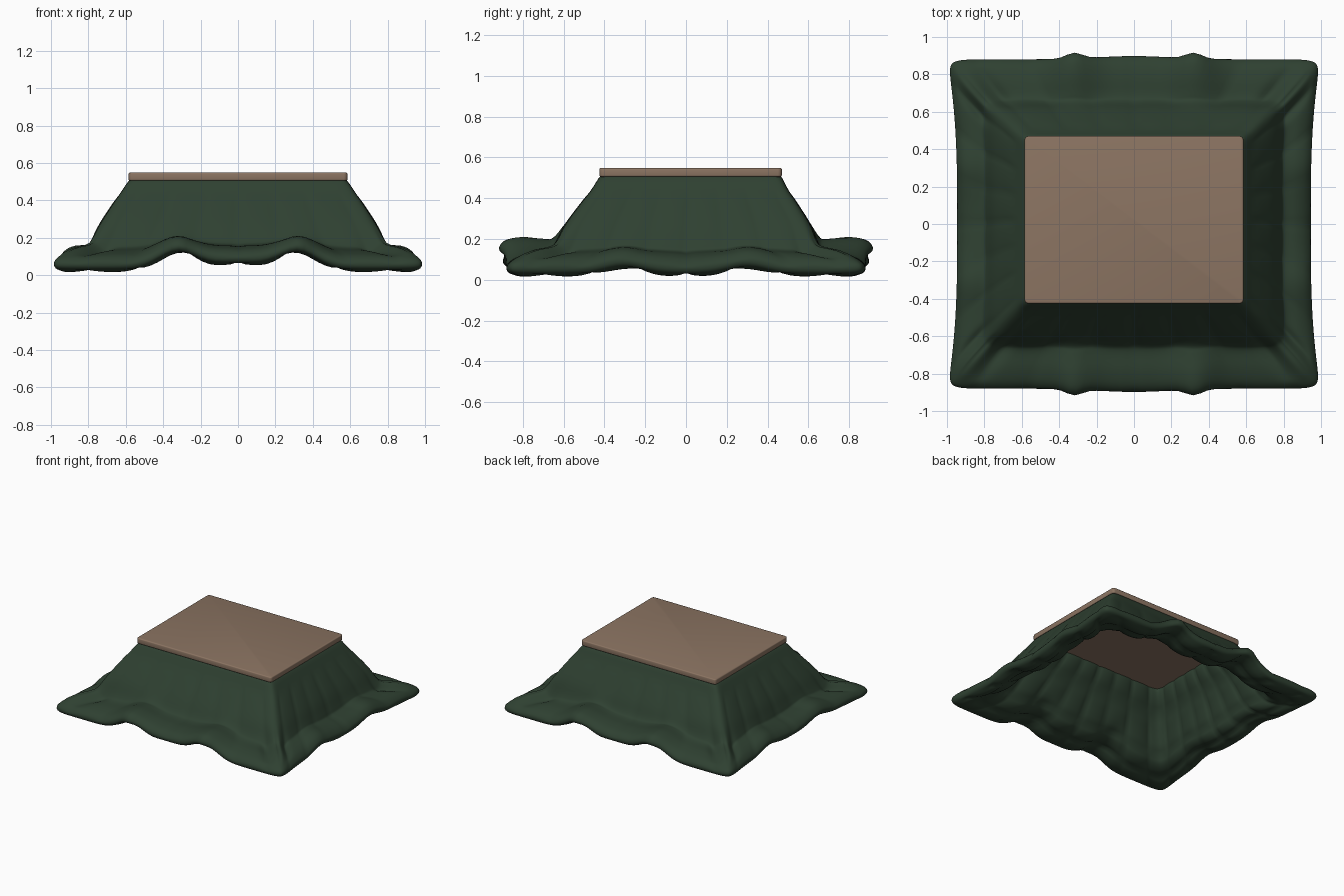
import bpy, bmesh, math
from mathutils import Vector

cube = bpy.data.objects.get("Cube")
if cube:
    bpy.data.objects.remove(cube, do_unlink=True)


def material(name, rgb):
    m = bpy.data.materials.new(name)
    m.use_nodes = True
    m.diffuse_color = (*rgb, 1)
    m.node_tree.nodes["Principled BSDF"].inputs["Base Color"].default_value = (*rgb, 1)
    return m


def finish(name, bm, mat):
    mesh = bpy.data.meshes.new(name)
    bm.to_mesh(mesh)
    bm.free()
    mesh.materials.append(mat)
    ob = bpy.data.objects.new(name, mesh)
    bpy.context.collection.objects.link(ob)
    for p in mesh.polygons:
        p.use_smooth = True
    return ob


green = material("dark green quilt", (0.028, 0.052, 0.031))
wood = material("warm brown wood", (0.26, 0.175, 0.122))

# Quilt section: half width, half depth, height, share of hem waves, roundness
SECTION = [
    (.54, .41, .512, 0, 30), (.58, .443, .507, 0, 30), (.635, .49, .43, 0, 30),
    (.735, .595, .28, 0, 24), (.795, .645, .175, .3, 20), (.83, .68, .14, .6, 20),
    (.91, .77, .125, .85, 22), (.97, .845, .1, 1, 26), (1.0, .88, .062, 1, 26),
    (.98, .86, .03, 1, 26), (.91, .78, .025, 1, 24), (.82, .68, .05, .8, 20),
    (.75, .6, .11, .5, 20), (.67, .53, .26, 0, 24), (.57, .43, .42, 0, 30),
    (.53, .395, .5, 0, 30)]
STEPS, SIDE = 4, 64


def smooth_path(points, steps):
    """Catmull-Rom curve through the section points."""
    pts = [Vector(p) for p in points]
    out = []
    for i in range(len(pts) - 1):
        a, b, c, d = (pts[min(max(i + k, 0), len(pts) - 1)] for k in (-1, 0, 1, 2))
        for s in range(steps):
            t = s / steps
            out.append(.5 * (2 * b + (c - a) * t + (2 * a - 5 * b + 4 * c - d) * t * t
                             + (3 * b - a - 3 * c + d) * t ** 3))
    return out + [pts[-1]]


def bump(x, centre, width):
    return math.exp(-((abs(x) - centre) / width) ** 2)


def quilt_point(p, q, section):
    hx, hy, z, wave, n = section
    k = (abs(p) ** n + abs(q) ** n) ** (-1 / n)
    x, y = p * k * hx, q * k * hy
    end = max(0, abs(q) - .8) * 5 * (abs(q) > abs(p) * .8)
    front = abs(q) ** 6
    side = abs(p) ** 6
    # hem waves rise near the thirds of every edge
    rise = front * (.095 * bump(x, .32, .14) + .035 * bump(x, 0, .2))
    rise += side * .035 * bump(y, .3, .13)
    x *= 1 - .055 * wave * (1 - abs(q) ** 3) * side
    y *= 1 + wave * front * (.035 * bump(x, .32, .06) + .02 * bump(x, 0, .28))
    y += .022 * min(1, max(0, (z - .12) / .38))
    return Vector((x, y, z + wave * rise))


# Quilt: square loops lofted along the section, over the hem and back up inside
bm = bmesh.new()
corners = [(-1, -1), (1, -1), (1, 1), (-1, 1)]
loop = []
for i, (ax, ay) in enumerate(corners):
    bx, by = corners[(i + 1) % 4]
    for s in range(SIDE):
        t = .5 - .5 * math.cos(math.pi * s / SIDE)
        t = .5 * t + .5 * s / SIDE
        loop.append((ax + (bx - ax) * t, ay + (by - ay) * t))
rings = smooth_path(SECTION, STEPS)
grid = [[bm.verts.new(quilt_point(p, q, r)) for p, q in loop] for r in rings]
count = len(loop)
for lower, upper in zip(grid[1:], grid):
    for j in range(count):
        k = (j + 1) % count
        bm.faces.new((lower[j], lower[k], upper[k], upper[j]))
bm.normal_update()

# Padded cells, shallow outside and deep inside, with stitched seams between
inside = 9 * STEPS
moves = []
for i, row in enumerate(grid):
    deep = i > inside
    amount = .018 if deep else .007 * (2 * STEPS < i < 8 * STEPS)
    across = abs(math.sin(math.pi * (i - inside) / (1.5 * STEPS))) ** .5 if deep else 1
    for (p, q), v in zip(loop, row):
        along = p if abs(q) > abs(p) else q
        puff = abs(math.sin(math.pi * along * 3.5)) ** .5
        moves.append((v, v.normal * amount * (puff * across - .6)))
    # soft folds running out from the corners
    if 3 * STEPS < i < 7 * STEPS:
        strength = math.sin(math.pi * (i - 3 * STEPS) / (4 * STEPS))
        for (p, q), v in zip(loop, row):
            near = min(abs(p), abs(q))
            fold = .022 * bump(near, .97, .05) - .018 * bump(near, .86, .05)
            moves.append((v, Vector((0, 0, fold * strength))))
for v, offset in moves:
    v.co += offset
for v in bm.verts:
    v.co.z = max(v.co.z, .0)
finish("quilt", bm, green)

# Table top: rounded board resting on the quilt, closing it from above
bm = bmesh.new()
bmesh.ops.create_cube(bm, size=1)
for v in bm.verts:
    v.co = Vector((v.co.x * 1.17, v.co.y * .895 + .0225, v.co.z * .043 + .5265))
upright = [e for e in bm.edges if abs(e.verts[0].co.z - e.verts[1].co.z) > .01]
bmesh.ops.bevel(bm, geom=upright, offset=.02, segments=4, affect='EDGES', profile=.5)
rim = [e for e in bm.edges if abs(e.verts[0].co.z - e.verts[1].co.z) < .001]
bmesh.ops.bevel(bm, geom=rim, offset=.008, segments=3, affect='EDGES', profile=.5)
board = finish("table_top", bm, wood)

# Heater frame panel under the board, seen from inside
bm = bmesh.new()
bmesh.ops.create_cube(bm, size=1)
for v in bm.verts:
    v.co = Vector((v.co.x * 1.09, v.co.y * .82 + .0225, v.co.z * .02 + .503))
panel = finish("under_panel", bm, wood)

bpy.ops.object.select_all(action='DESELECT')
for ob in (board, panel):
    ob.select_set(True)
bpy.context.view_layer.objects.active = board
bpy.ops.object.shade_smooth_by_angle(angle=math.radians(40))
